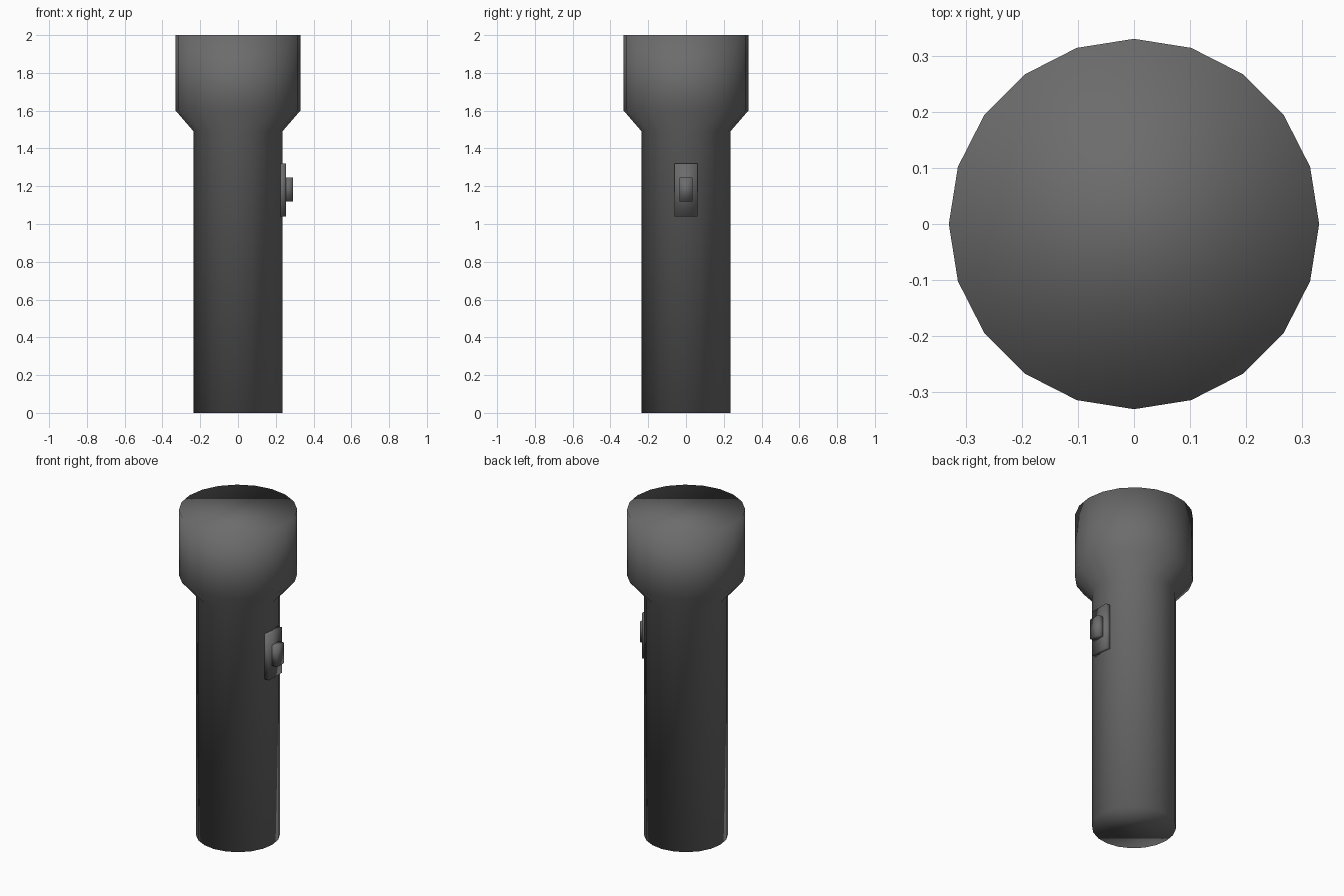
import bpy
import bmesh
from math import cos, sin, tau

SIDES = 20

cube = bpy.data.objects.get("Cube")
if cube:
    bpy.data.objects.remove(cube, do_unlink=True)

# Single dark grey casing colour
grey = bpy.data.materials.new("dark grey casing")
grey.use_nodes = True
colour = (0.15, 0.15, 0.15, 1)
grey.diffuse_color = colour
grey.node_tree.nodes["Principled BSDF"].inputs["Base Color"].default_value = colour


def finish(name, bm):
    """Turn a bmesh into a fully smooth shaded object."""
    bmesh.ops.recalc_face_normals(bm, faces=bm.faces)
    for face in bm.faces:
        face.smooth = True
    mesh = bpy.data.meshes.new(name)
    bm.to_mesh(mesh)
    bm.free()
    mesh.materials.append(grey)
    obj = bpy.data.objects.new(name, mesh)
    bpy.context.collection.objects.link(obj)
    return obj


def lathe(name, profile):
    """Closed body of revolution from (radius, height) points."""
    bm = bmesh.new()
    rings = [[bm.verts.new((r * cos(tau * i / SIDES), r * sin(tau * i / SIDES), z))
              for i in range(SIDES)] for r, z in profile]
    for low, high in zip(rings, rings[1:]):
        for i in range(SIDES):
            j = (i + 1) % SIDES
            bm.faces.new((low[i], low[j], high[j], high[i]))
    bm.faces.new(rings[0])
    bm.faces.new(rings[-1])
    return finish(name, bm)


def box(name, low, high):
    """Box between two opposite corners."""
    bm = bmesh.new()
    bmesh.ops.create_cube(bm, size=1)
    for v in bm.verts:
        v.co = [a + (c + 0.5) * (b - a) for a, b, c in zip(low, high, v.co)]
    return finish(name, bm)


# Handle, flared collar and lamp head in one skin
lathe("torch_body", [(0.235, 0), (0.235, 1.49), (0.33, 1.6), (0.33, 2)])

# Slide switch on the +x side
box("switch_plate", (0.215, -0.062, 1.04), (0.255, 0.062, 1.32))
box("switch_button", (0.24, -0.035, 1.12), (0.29, 0.035, 1.245))
